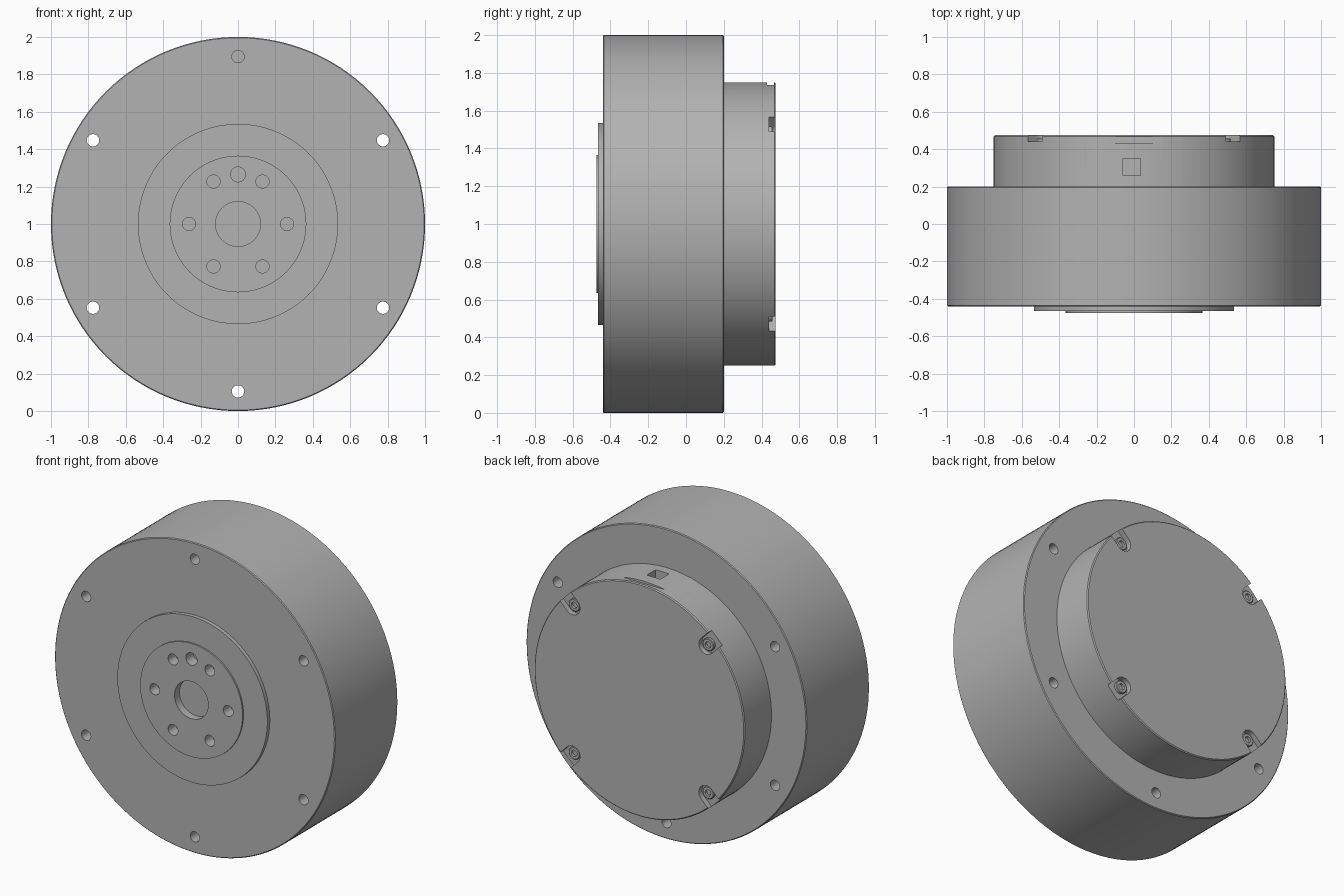
import bpy, bmesh
from math import sin, cos, radians, pi
from mathutils import Matrix, Vector

cube = bpy.data.objects.get("Cube")
if cube:
    bpy.data.objects.remove(cube, do_unlink=True)

grey = bpy.data.materials.new("machined_grey")
grey.use_nodes = True
colour = (0.45, 0.45, 0.45, 1)
grey.diffuse_color = colour
grey.node_tree.nodes["Principled BSDF"].inputs["Base Color"].default_value = colour

AXIS = Vector((0, 0, 1))  # the turning axis runs along y at this height


def make_object(name, bm):
    bmesh.ops.recalc_face_normals(bm, faces=bm.faces)
    mesh = bpy.data.meshes.new(name)
    bm.to_mesh(mesh)
    bm.free()
    mesh.materials.append(grey)
    obj = bpy.data.objects.new(name, mesh)
    bpy.context.collection.objects.link(obj)
    return obj


def turned(name, profile, steps=128, centre=(0, 0), sweep=None):
    """Revolve (radius, y) points about y; a sweep in degrees gives a closed arc about the top."""
    bm = bmesh.new()
    half = radians(sweep / 2) if sweep else 0
    verts = [bm.verts.new((-r * sin(half), y, r * cos(half))) for r, y in profile]
    if sweep:
        geom = [bm.faces.new(verts)]
    else:
        geom = [bm.edges.new(pair) for pair in zip(verts, verts[1:])]
    bmesh.ops.spin(bm, geom=geom, cent=(0, 0, 0), axis=(0, 1, 0),
                   angle=2 * half if sweep else 2 * pi, steps=steps, use_duplicate=bool(sweep))
    if sweep:
        # the profile face and its far copy close the two ends
        bmesh.ops.remove_doubles(bm, verts=bm.verts, dist=1e-5)
        ends = [e for e in bm.edges if e.is_boundary]
        if ends:
            bmesh.ops.holes_fill(bm, edges=ends, sides=8)
    bmesh.ops.remove_doubles(bm, verts=bm.verts, dist=1e-5)
    bmesh.ops.translate(bm, verts=bm.verts, vec=AXIS + Vector((centre[0], 0, centre[1])))
    return make_object(name, bm)


def rod(radius, y0, y1, centre=(0, 0), steps=32):
    return turned("cutter", [(0, y0), (radius, y0), (radius, y1), (0, y1)], steps, centre)


def block(low, high, turn=0):
    """Box between two corners measured from the axis, turned about y."""
    low, high = Vector(low), Vector(high)
    bm = bmesh.new()
    bmesh.ops.create_cube(bm, size=1)
    size = high - low
    bmesh.ops.transform(bm, verts=bm.verts, matrix=Matrix.Translation(AXIS)
                        @ Matrix.Rotation(turn, 4, 'Y')
                        @ Matrix.Translation((low + high) / 2)
                        @ Matrix.Diagonal((*size, 1)))
    return make_object("cutter", bm)


def cut(target, cutter):
    cutter.hide_render = True
    mod = target.modifiers.new("cut", 'BOOLEAN')
    mod.operation, mod.solver, mod.object = 'DIFFERENCE', 'EXACT', cutter
    bpy.context.view_layer.objects.active = target
    bpy.ops.object.modifier_apply(modifier=mod.name)
    bpy.data.objects.remove(cutter, do_unlink=True)


def around(radius, degrees):
    return radius * sin(radians(degrees)), radius * cos(radians(degrees))


# Main drum with the stepped output flange on its front
housing = turned("motor_housing", [
    (0, -0.475), (0.365, -0.475), (0.365, -0.465), (0.535, -0.465), (0.535, -0.44),
    (0.995, -0.44), (1, -0.435), (1, 0.195), (0.995, 0.2), (0, 0.2)])
cut(housing, rod(0.12, -0.6, -0.425, steps=64))
for k in range(6):
    cut(housing, rod(0.033, -0.6, 0.4, around(0.895, 60 * k)))
    cut(housing, rod(0.035, -0.6, -0.4, around(0.262, 60 * k + 30)))
cut(housing, rod(0.04, -0.6, -0.4, around(0.265, 0)))

# Rear cover with cable slot, key notch and screw recesses
cover = turned("rear_cover", [(0, 0.19), (0.75, 0.19), (0.75, 0.469), (0.744, 0.475), (0, 0.475)])
cut(cover, turned("cutter", [(0.64, 0.325), (0.85, 0.325), (0.85, 0.445), (0.64, 0.445)],
                  steps=32, sweep=63))
cut(cover, block((-0.06, 0.26, 0.64), (0.035, 0.35, 0.85)))
cut(cover, block((-0.3, 0.43, 0.735), (0.3, 0.466, 0.85)))
parts = [housing, cover]
for k in range(4):
    angle = 45 + 90 * k
    seat = around(0.675, angle)
    cut(cover, rod(0.054, 0.44, 0.6, seat))
    cut(cover, block((-0.054, 0.44, 0.675), (0.054, 0.6, 0.85), radians(angle)))
    # Socket-head screw sitting in the recess
    parts.append(turned("cover_screw", [
        (0, 0.442), (0.02, 0.442), (0.02, 0.458), (0.036, 0.458), (0.04, 0.454),
        (0.04, 0.435), (0, 0.435)], 32, seat))

bpy.ops.object.select_all(action='DESELECT')
for part in parts:
    part.select_set(True)
bpy.context.view_layer.objects.active = housing
bpy.ops.object.shade_smooth_by_angle(angle=radians(30))
